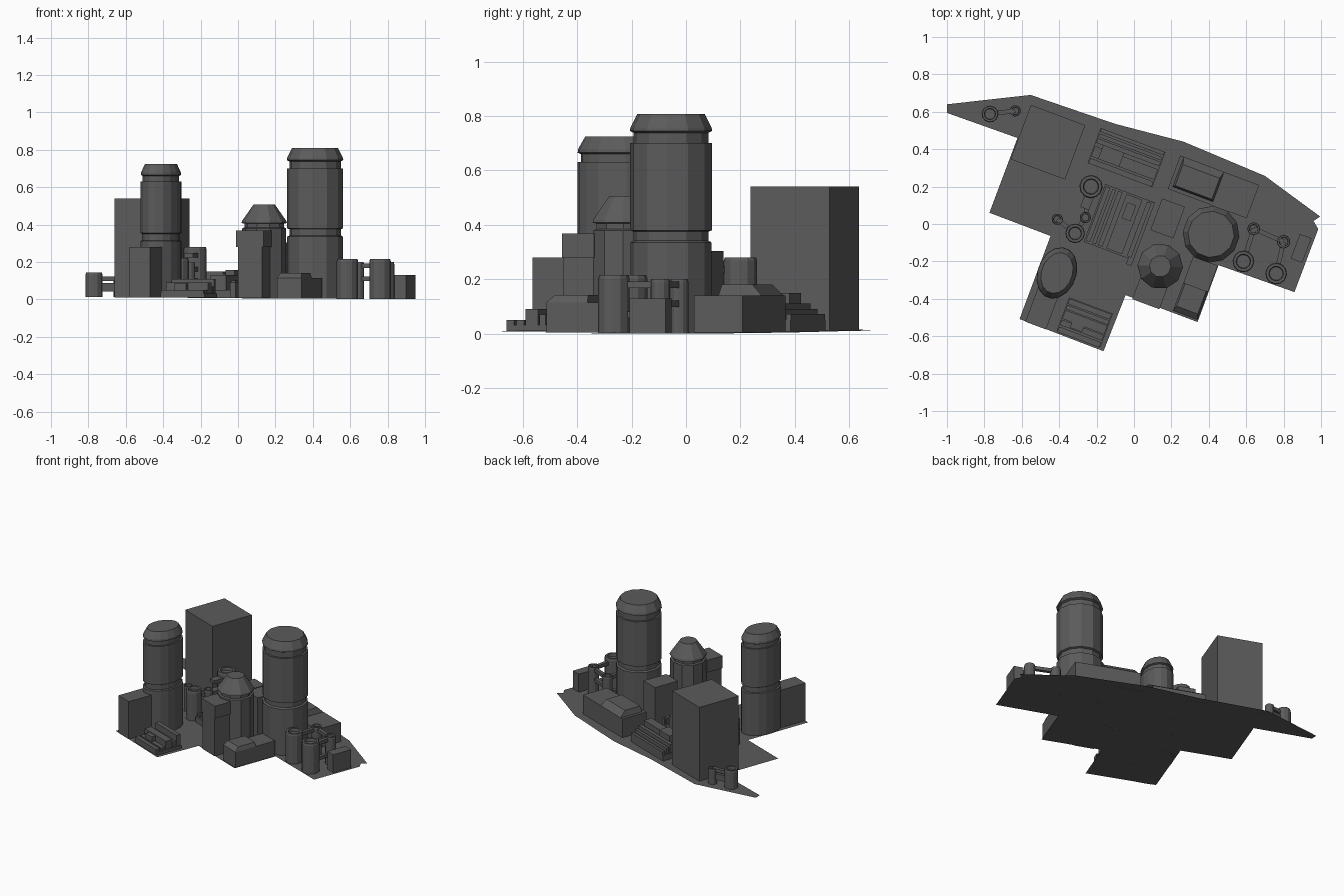
import bpy, bmesh, math
from mathutils import Vector, Matrix

if "Cube" in bpy.data.objects:
    bpy.data.objects.remove(bpy.data.objects["Cube"])

TURN = math.radians(-20.5)          # street grid direction
ROT = Matrix.Rotation(TURN, 3, 'Z')

grey = bpy.data.materials.new("dark_grey")
grey.diffuse_color = (0.105, 0.105, 0.105, 1)
grey.use_nodes = True
grey.node_tree.nodes["Principled BSDF"].inputs["Base Color"].default_value = grey.diffuse_color


def ground(x):
    return 0.0075 * (1 - x)         # the site slopes very slightly


def finish(name, bm):
    bmesh.ops.recalc_face_normals(bm, faces=bm.faces)
    me = bpy.data.meshes.new(name)
    bm.to_mesh(me)
    bm.free()
    me.materials.append(grey)
    ob = bpy.data.objects.new(name, me)
    bpy.context.collection.objects.link(ob)
    return ob


def offset(c, u, v):
    p = ROT @ Vector((u, v, 0))
    return c[0] + p.x, c[1] + p.y


def box(name, c, w, d, top, z0=None, slope=(0, 0, 0, 0)):
    """Turned box; slope = top inset on left, right, front, back."""
    z0 = ground(c[0]) if z0 is None else z0
    l, r, f, b = slope
    bm = bmesh.new()
    low = [(-w/2, -d/2), (w/2, -d/2), (w/2, d/2), (-w/2, d/2)]
    high = [(-w/2+l, -d/2+f), (w/2-r, -d/2+f), (w/2-r, d/2-b), (-w/2+l, d/2-b)]
    lo = [bm.verts.new((*offset(c, *p), z0)) for p in low]
    hi = [bm.verts.new((*offset(c, *p), top)) for p in high]
    bm.faces.new(lo)
    bm.faces.new(hi)
    for i in range(4):
        j = (i + 1) % 4
        bm.faces.new((lo[i], lo[j], hi[j], hi[i]))
    return finish(name, bm)


def lathe(name, c, profile, n=12, rx=1, ry=1):
    """Turned solid with flat sides from (radius, z) points."""
    bm = bmesh.new()
    rings = []
    for r, z in profile:
        ring = []
        for i in range(n):
            a = 2 * math.pi * (i + 0.5) / n
            x, y = offset(c, r * rx * math.cos(a), r * ry * math.sin(a))
            ring.append(bm.verts.new((x, y, z)))
        rings.append(ring)
    for a, b in zip(rings, rings[1:]):
        for i in range(n):
            j = (i + 1) % n
            bm.faces.new((a[i], a[j], b[j], b[i]))
    bm.faces.new(rings[0])
    bm.faces.new(rings[-1])
    return finish(name, bm)


def tank(name, c, r, top, n=12):
    """Open-rimmed cylinder."""
    lathe(name, c, [(r, ground(c[0])), (r, top - .012), (r * .93, top),
                    (r * .68, top), (r * .62, top - .02)], n)


def pipe(name, p, q, z, r=.012):
    """Square pipe between two plan points."""
    a, b = Vector((*p, z)), Vector((*q, z))
    s = (b - a).normalized().cross(Vector((0, 0, 1))) * r
    up = Vector((0, 0, r))
    bm = bmesh.new()
    ends = [[bm.verts.new(e + v) for v in (s + up, s - up, -s - up, -s + up)] for e in (a, b)]
    bm.faces.new(ends[0])
    bm.faces.new(ends[1])
    for i in range(4):
        j = (i + 1) % 4
        bm.faces.new((ends[0][i], ends[0][j], ends[1][j], ends[1][i]))
    finish(name, bm)


# Ground sheet
outline = [(-1, .64), (-.553, .69), (-.10, .535), (.265, .44), (.70, .257), (.995, .04),
           (.96, .016), (.985, -.027), (.858, -.364), (.452, -.22), (.34, -.524),
           (-.045, -.38), (-.163, -.68), (-.612, -.508), (-.446, -.064), (-.773, .06),
           (-.623, .46), (-1, .594)]
bm = bmesh.new()
bm.faces.new([bm.verts.new((x, y, ground(x))) for x, y in outline])
bmesh.ops.triangulate(bm, faces=bm.faces[:])
finish("ground_sheet", bm)

# Round towers
lathe("tall_tower", (.412, -.055),
      [(.150, .004), (.150, .335), (.138, .342), (.138, .375), (.151, .38), (.151, .70),
       (.138, .70), (.138, .738), (.152, .745), (.150, .757), (.124, .808)], 12)
lathe("oval_tower", (-.412, -.262),
      [(1, .01), (1, .312), (.92, .316), (.92, .35), (1, .355), (1, .63), (.9, .63),
       (.9, .66), (.99, .665), (.98, .678), (.79, .724)], 16, .104, .142)
lathe("domed_tower", (.14, -.226),
      [(.118, .006), (.118, .38), (.106, .385), (.106, .405), (.122, .408), (.118, .42),
       (.058, .506)], 10)

# Large blocks
box("big_block", (-.46, .437), .31, .31, .54)
box("oval_tower_block", (-.49, -.447), .118, .205, .28)
box("inner_block", (.18, .03), .13, .18, .303)
box("domed_tower_block", (.085, -.37), .138, .12, .30)
box("domed_tower_block_head", (.085, -.37), .155, .125, .368, .28)

# Long low building behind the tall tower
c = (.425, .198)
box("back_hall", c, .45, .19, .14)
box("back_hall_roof", offset(c, -.09, .01), .23, .17, .18, .14, (.01, .01, .01, .04))

# Low front building
c = (.328, -.343)
box("front_hall", c, .14, .31, .115)
box("front_hall_roof", offset(c, 0, -.075), .14, .16, .142, .115, (.01, .01, .03, 0))

# Stepped plant at the front: (local offset, depth, height)
c = (-.263, -.525)
for i, (v, d, h) in enumerate([(-.085, .03, .05), (-.045, .03, .05), (.0, .05, .09),
                               (.042, .025, .07), (.075, .03, .11)]):
    box(f"front_plant_step_{i}", offset(c, 0, v), .24, d, h)
box("front_plant_base", c, .25, .19, .032)
box("front_plant_unit", offset(c, -.03, -.03), .07, .05, .085)

# Stepped plant at the back
c = (-.04, .355)
box("back_plant_base", c, .37, .20, .05)
for i, (v, d, h) in enumerate([(.09, .02, .072), (.06, .02, .09), (.03, .025, .11),
                               (-.03, .06, .135), (-.085, .03, .10)]):
    box(f"back_plant_step_{i}", offset(c, 0, v), .36, d, h)
box("back_plant_unit", offset(c, -.08, -.02), .12, .08, .15)

# Central plant with strips running front to back
c = (-.08, .01)
box("centre_plant_base", c, .28, .33, .05)
for i, (u, w, h) in enumerate([(-.12, .025, .07), (-.085, .02, .09), (-.05, .025, .11),
                               (.03, .09, .13), (.115, .025, .10)]):
    box(f"centre_plant_strip_{i}", offset(c, u, 0), w, .31, h)
box("centre_plant_unit", offset(c, .03, .07), .05, .09, .158)
box("centre_plant_wall", (.035, -.05), .03, .36, .09)

# Tanks: (position, radius, height)
tanks = [((-.23, .20), .062, .28), ((-.315, -.05), .052, .22),
         ((.585, -.20), .058, .215), ((.76, -.265), .058, .215),
         ((.64, -.025), .034, .20), ((.80, -.095), .036, .20),
         ((-.77, .588), .045, .145), ((-.635, .605), .03, .12), ((-.41, .025), .03, .19),
         ((-.26, .035), .03, .2)]
for i, (p, r, h) in enumerate(tanks):
    tank(f"tank_{i}", p, r, h)

# Pipes linking the tanks
links = [(2, 4, (.07, .18)), (3, 5, (.07, .18)), (4, 5, (.11, .18)),
         (6, 7, (.055, .075, .11)), (1, 8, (.08, .17)), (1, 9, (.08, .17)), (0, 9, (.15,))]
for a, b, heights in links:
    for z in heights:
        pipe(f"pipe_{a}_{b}", tanks[a][0], tanks[b][0], z)
for z in (.10, .16, .235):
    box("bracket", (-.25, .12), .05, .08, z + .012, z - .012)

# Block at the right end
box("right_end_block", (.893, -.13), .066, .14, .13)
